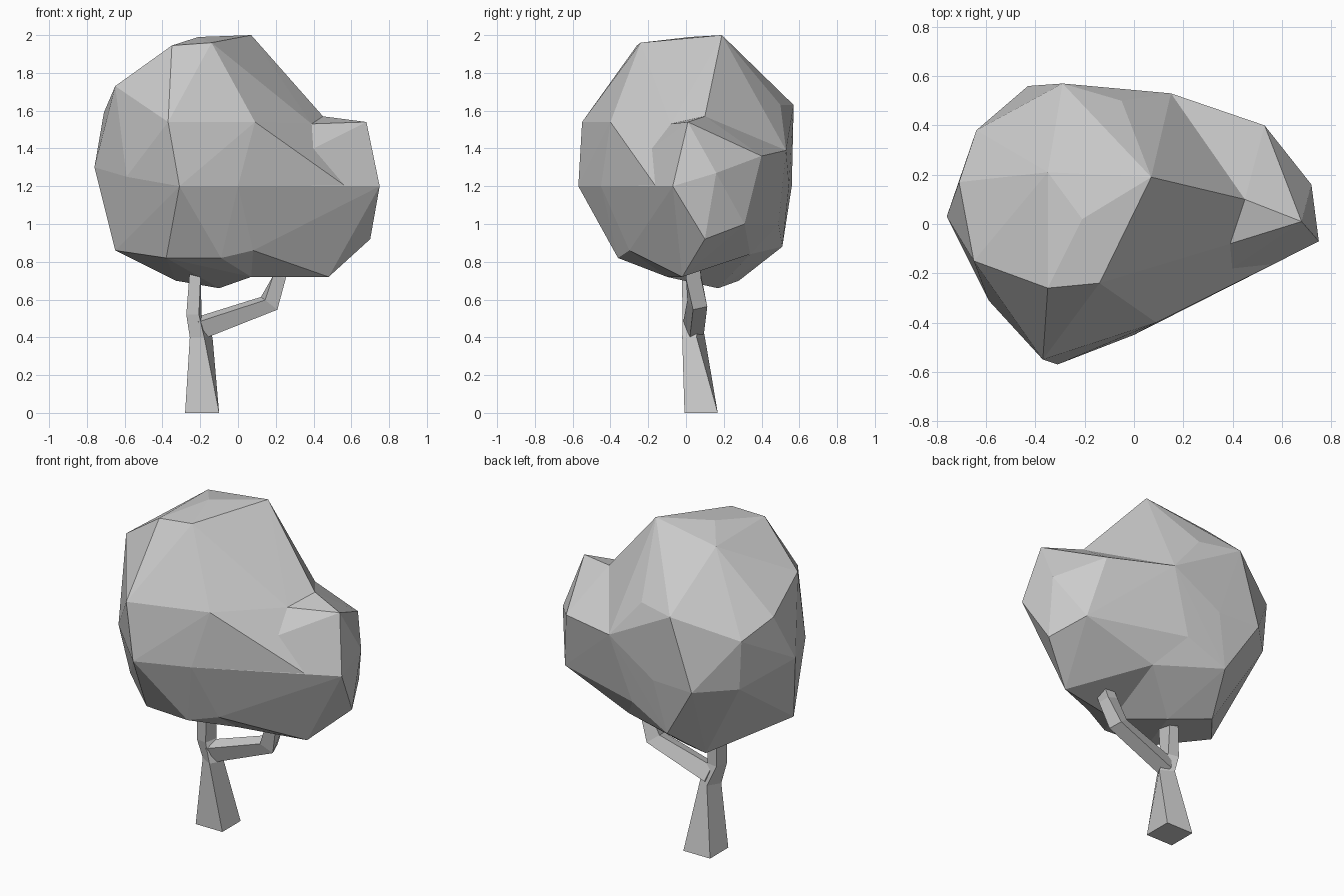
import bpy, bmesh, math
from mathutils import Vector

if "Cube" in bpy.data.objects:
    bpy.data.objects.remove(bpy.data.objects["Cube"])


def finish(bm, name):
    bmesh.ops.recalc_face_normals(bm, faces=bm.faces[:])
    me = bpy.data.meshes.new(name)
    bm.to_mesh(me)
    bm.free()
    ob = bpy.data.objects.new(name, me)
    bpy.context.collection.objects.link(ob)
    return ob


def hull(name, pts):
    """Faceted foliage clump: convex skin over a few corner points."""
    bm = bmesh.new()
    for p in pts:
        bm.verts.new(p)
    bmesh.ops.convex_hull(bm, input=bm.verts[:])
    loose = [v for v in bm.verts if not v.link_faces]
    bmesh.ops.delete(bm, geom=loose, context='VERTS')
    return finish(bm, name)


def limb(name, rings):
    """Four-sided limb. Each ring: centre, half width, half depth, twist, tilt about y."""
    bm = bmesh.new()
    loops = []
    for c, w, d, twist, tilt in rings:
        loop = []
        for sx, sy in ((-1, -1), (1, -1), (1, 1), (-1, 1)):
            a, t = math.radians(twist), math.radians(tilt)
            x = sx * w * math.cos(a) - sy * d * math.sin(a)
            y = sx * w * math.sin(a) + sy * d * math.cos(a)
            loop.append(bm.verts.new(Vector(c) + Vector((x * math.cos(t), y, -x * math.sin(t)))))
        loops.append(loop)
    for a, b in zip(loops, loops[1:]):
        for i in range(4):
            j = (i + 1) % 4
            bm.faces.new((a[i], a[j], b[j], b[i]))
    bm.faces.new(loops[0][::-1])
    bm.faces.new(loops[-1])
    return finish(bm, name)


# Corners where the two foliage clumps meet
seam = [(.39, -.08, 1.53), (.45, .10, 1.57), (.15, .53, 1.39), (.57, -.16, 1.2),
        (0, -.45, 1.2), (.08, -.30, .86), (.07, -.10, .72),
        (.02, .49, 1.0), (.15, .34, .84)]

# Main crown
top = [(.07, .19, 2.0), (-.21, .02, 1.99), (-.35, .21, 1.94),
       (-.35, -.26, 1.945), (-.14, -.24, 1.96)]
upper = [(-.65, -.15, 1.73), (-.58, .02, 1.75), (-.71, .17, 1.59), (-.64, .38, 1.5),
         (-.29, .57, 1.63), (-.05, .50, 1.63), (-.37, -.55, 1.54), (-.20, -.49, 1.54),
         (.09, -.40, 1.54)]
middle = [(-.76, .03, 1.3), (-.62, .37, 1.2), (-.43, .56, 1.2), (-.16, .545, 1.2),
          (-.31, -.57, 1.2), (-.59, -.31, 1.25)]
lower = [(-.65, -.11, .86), (-.38, -.34, .82), (-.09, -.36, .82), (-.23, .51, .88),
         (-.33, .28, .70), (-.10, .17, .66)]
hull("main_crown", seam + top + upper + middle + lower)

# Side clump on the right
side = [(.68, .01, 1.54), (.75, -.07, 1.2), (.72, .16, 1.27), (.53, .40, 1.36),
        (.60, .31, 1.0), (.70, .10, .92), (.48, -.02, .72)]
hull("side_crown", seam + side)

# Trunk, twisting as it narrows into the left stem
limb("trunk", [((-.19, .08, 0), .09, .088, 0, 0),
               ((-.195, .04, .40), .044, .044, -30, 0),
               ((-.233, .03, .52), .034, .042, -10, 0),
               ((-.228, .025, .72), .03, .048, 0, 0),
               ((-.228, .03, .85), .028, .045, 0, 0)])

# Side branch reaching right then up
limb("branch", [((-.20, .04, .45), .05, .04, 20, 72),
                ((.165, .06, .58), .044, .04, 20, 38),
                ((.22, .04, .72), .034, .04, 0, 15),
                ((.25, .035, .79), .03, .04, 0, 15)])
